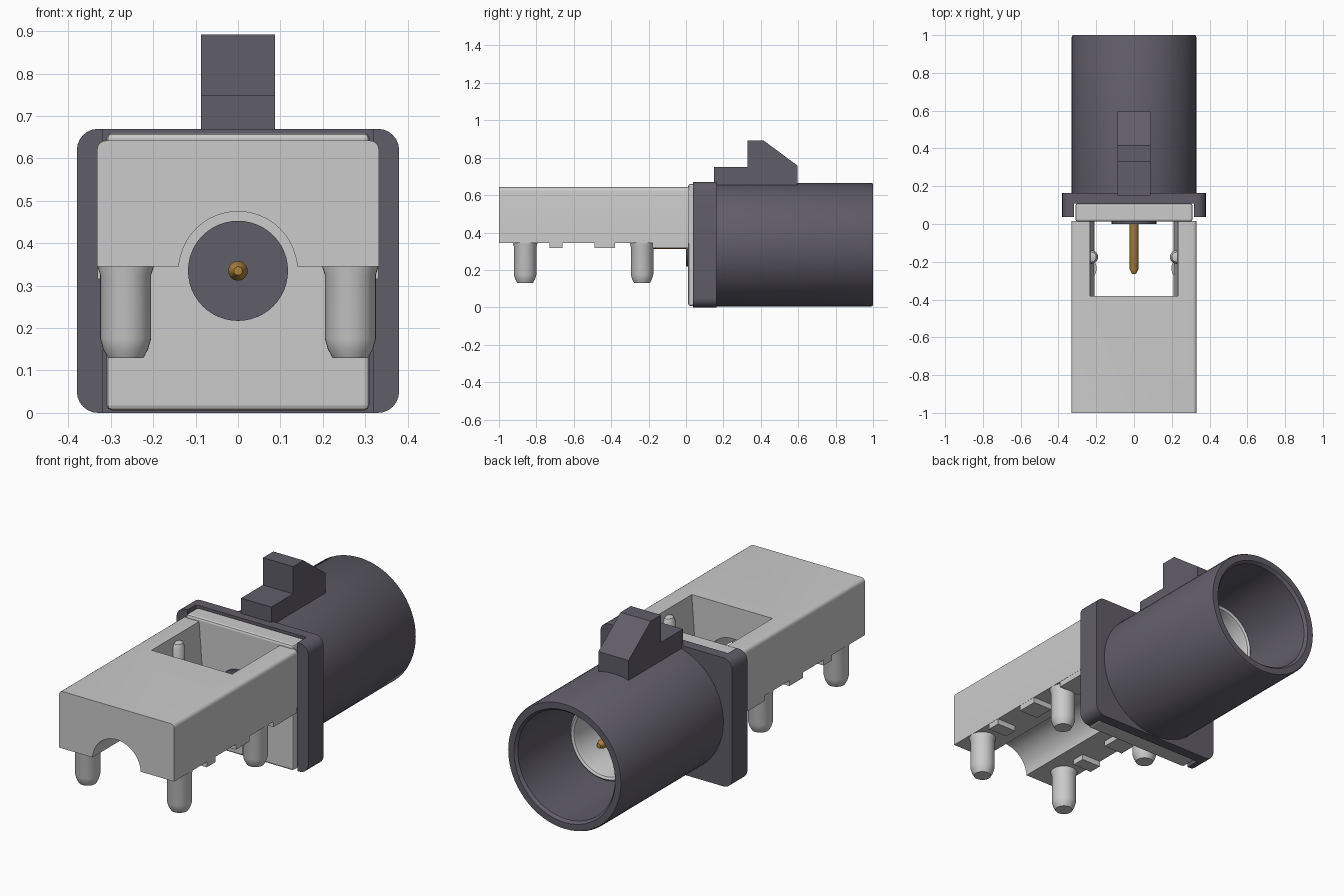
import bpy, bmesh, math
from mathutils import Vector, Matrix

if "Cube" in bpy.data.objects:
    bpy.data.objects.remove(bpy.data.objects["Cube"])

def material(name, rgb):
    m = bpy.data.materials.new(name)
    m.diffuse_color = (*rgb, 1)
    m.use_nodes = True
    m.node_tree.nodes["Principled BSDF"].inputs["Base Color"].default_value = m.diffuse_color
    return m

PLASTIC = material("dark plastic", (0.118, 0.11, 0.138))
METAL = material("pale metal", (0.60, 0.60, 0.60))
GOLD = material("gold contact", (0.42, 0.23, 0.05))
AXIS_Z = 0.335  # height of the connector axis

def finish(bm, name, mat, bevel=0.0, segs=2):
    bmesh.ops.remove_doubles(bm, verts=bm.verts, dist=1e-5)
    bmesh.ops.recalc_face_normals(bm, faces=bm.faces)
    me = bpy.data.meshes.new(name)
    bm.to_mesh(me)
    bm.free()
    ob = bpy.data.objects.new(name, me)
    bpy.context.collection.objects.link(ob)
    me.materials.append(mat)
    if bevel:
        b = ob.modifiers.new("bevel", 'BEVEL')
        b.width, b.segments = bevel, segs
        b.limit_method, b.angle_limit = 'ANGLE', math.radians(40)
        activate(ob)
        bpy.ops.object.modifier_apply(modifier="bevel")
    return ob

def activate(ob):
    bpy.ops.object.select_all(action='DESELECT')
    ob.select_set(True)
    bpy.context.view_layer.objects.active = ob

def smooth(ob, angle=32):
    activate(ob)
    bpy.ops.object.shade_smooth_by_angle(angle=math.radians(angle))
    return ob

def box(name, mat, x, y, z, bevel=0.0):
    bm = bmesh.new()
    bmesh.ops.create_cube(bm, size=1)
    for v in bm.verts:
        v.co = Vector([lo + (c + 0.5) * (hi - lo) for c, (lo, hi) in zip(v.co, (x, y, z))])
    return finish(bm, name, mat, bevel)

def prism(name, mat, pts, axis, lo, hi, bevel=0.0):
    """Extrude a profile along x (points are y,z) or along y (points are x,z)."""
    bm = bmesh.new()
    place = (lambda p: (lo, p[0], p[1])) if axis == 'x' else (lambda p: (p[0], lo, p[1]))
    face = bm.faces.new([bm.verts.new(place(p)) for p in pts])
    ext = bmesh.ops.extrude_face_region(bm, geom=[face])
    step = Vector((hi - lo, 0, 0) if axis == 'x' else (0, hi - lo, 0))
    for v in (g for g in ext["geom"] if isinstance(g, bmesh.types.BMVert)):
        v.co += step
    return finish(bm, name, mat, bevel)

def lathe(name, mat, profile, matrix, steps=48, closed=False):
    """Turn (radius, height) points about local z, then place by matrix."""
    bm = bmesh.new()
    vs = [bm.verts.new((r, 0, h)) for r, h in profile]
    es = [bm.edges.new(p) for p in zip(vs, vs[1:])]
    if closed:
        es.append(bm.edges.new((vs[-1], vs[0])))
    bmesh.ops.spin(bm, geom=vs + es, cent=(0, 0, 0), axis=(0, 0, 1),
                   angle=2 * math.pi, steps=steps, use_duplicate=False)
    bmesh.ops.transform(bm, matrix=matrix, verts=bm.verts)
    return smooth(finish(bm, name, mat))

def cut(ob, cutter):
    mod = ob.modifiers.new("cut", 'BOOLEAN')
    mod.operation, mod.object, mod.solver = 'DIFFERENCE', cutter, 'EXACT'
    activate(ob)
    bpy.ops.object.modifier_apply(modifier="cut")
    bpy.data.objects.remove(cutter)

# Local z of a lathe becomes world +y, on the connector axis
ALONG_Y = Matrix.Translation((0, 0, AXIS_Z)) @ Matrix.Rotation(-math.pi / 2, 4, 'X')

# Flange: rounded plate with a vertical channel that holds the metal plate
r = 0.05
corners = []
for cx, cz, start in ((0.38 - r, 0.67 - r, 0), (r - 0.38, 0.67 - r, 90),
                      (r - 0.38, r, 180), (0.38 - r, r, 270)):
    for i in range(7):
        a = math.radians(start + 15 * i)
        corners.append((cx + r * math.cos(a), cz + r * math.sin(a)))
flange = prism("flange", PLASTIC, corners, 'y', 0.037, 0.163)
cut(flange, box("channel_cutter", PLASTIC, (-0.318, 0.318), (-0.1, 0.108), (-0.1, 0.8)))
smooth(flange)

# Barrel shroud, open at the back
lathe("barrel", PLASTIC, [(0.33, 0.15), (0.33, 0.99), (0.325, 1.0), (0.292, 1.0),
                          (0.28, 0.985), (0.28, 0.15)], ALONG_Y, 64, True)

# Stepped latch key on top of the barrel
prism("latch_key", PLASTIC, [(0.15, 0.63), (0.15, 0.75), (0.33, 0.75), (0.33, 0.892),
                             (0.415, 0.892), (0.597, 0.757), (0.597, 0.63)], 'x', -0.087, 0.087)

# Metal plate seated in the flange channel
box("mounting_plate", METAL, (-0.31, 0.31), (0.012, 0.11), (0.006, 0.66), 0.012)

# Body block with arched tunnel and tapered top window
body = box("body", METAL, (-0.332, 0.332), (-1.0, 0.016), (0.345, 0.642))
bm = bmesh.new()
bm.from_mesh(body.data)
top_edges = [e for e in bm.edges if all(v.co.z > 0.6 and abs(v.co.x) > 0.3 for v in e.verts)
             and abs(e.verts[0].co.x - e.verts[1].co.x) < 0.01]
bmesh.ops.bevel(bm, geom=top_edges, offset=0.02, segments=4, profile=0.5, affect='EDGES')
bm.to_mesh(body.data)
bm.free()
cut(body, lathe("tunnel_cutter", METAL, [(0, -1.1), (0.14, -1.1), (0.14, -0.2), (0, -0.2)], ALONG_Y))
cut(body, prism("window_cutter", METAL, [(-0.207, 0.3), (0.207, 0.3), (0.237, 0.7), (-0.237, 0.7)],
                'y', -0.38, 0.1))
smooth(body)

# Feet, solder pins and window ribs, on both sides
foot = [(0.042, 0.13), (0.053, 0.15), (0.06, 0.175), (0.06, 0.325), (0.067, 0.347), (0.067, 0.36)]
rib = [(0, 0.345), (0.036, 0.345), (0.036, 0.585), (0.026, 0.607), (0, 0.615)]
for side, label in ((-1, "left"), (1, "right")):
    for i, (y0, y1, inner) in enumerate(((-0.73, -0.66, 0.22), (-0.49, -0.38, 0.22),
                                         (-0.18, 0.014, 0.21))):
        xs = sorted((side * inner, side * 0.331))
        box(f"{label}_standoff_{i + 1}", METAL, xs, (y0, y1), (0.316, 0.36))
    for y, place in ((-0.86, "front"), (-0.235, "rear")):
        lathe(f"{label}_{place}_solder_pin", METAL, [(0, 0.13)] + foot + [(0, 0.36)],
              Matrix.Translation((side * 0.265, y, 0)), 32)
    lathe(f"{label}_window_rib", METAL, rib, Matrix.Translation((side * 0.226, -0.175, 0)), 24)

# Inner shield sleeve with rounded lip
lathe("shield_sleeve", METAL, [(0.2, 0.14), (0.2, 0.655), (0.196, 0.673), (0.186, 0.68),
                               (0.175, 0.673), (0.17, 0.655), (0.17, 0.25), (0, 0.25)], ALONG_Y)

# Insulator disc and centre contact
lathe("insulator", PLASTIC, [(0, 0.0), (0.118, 0.0), (0.118, 0.3), (0, 0.3)], ALONG_Y)
lathe("centre_contact", GOLD, [(0, -0.265), (0.01, -0.265), (0.023, -0.24), (0.023, 0.695),
                               (0.012, 0.72), (0, 0.72)], ALONG_Y, 24)
